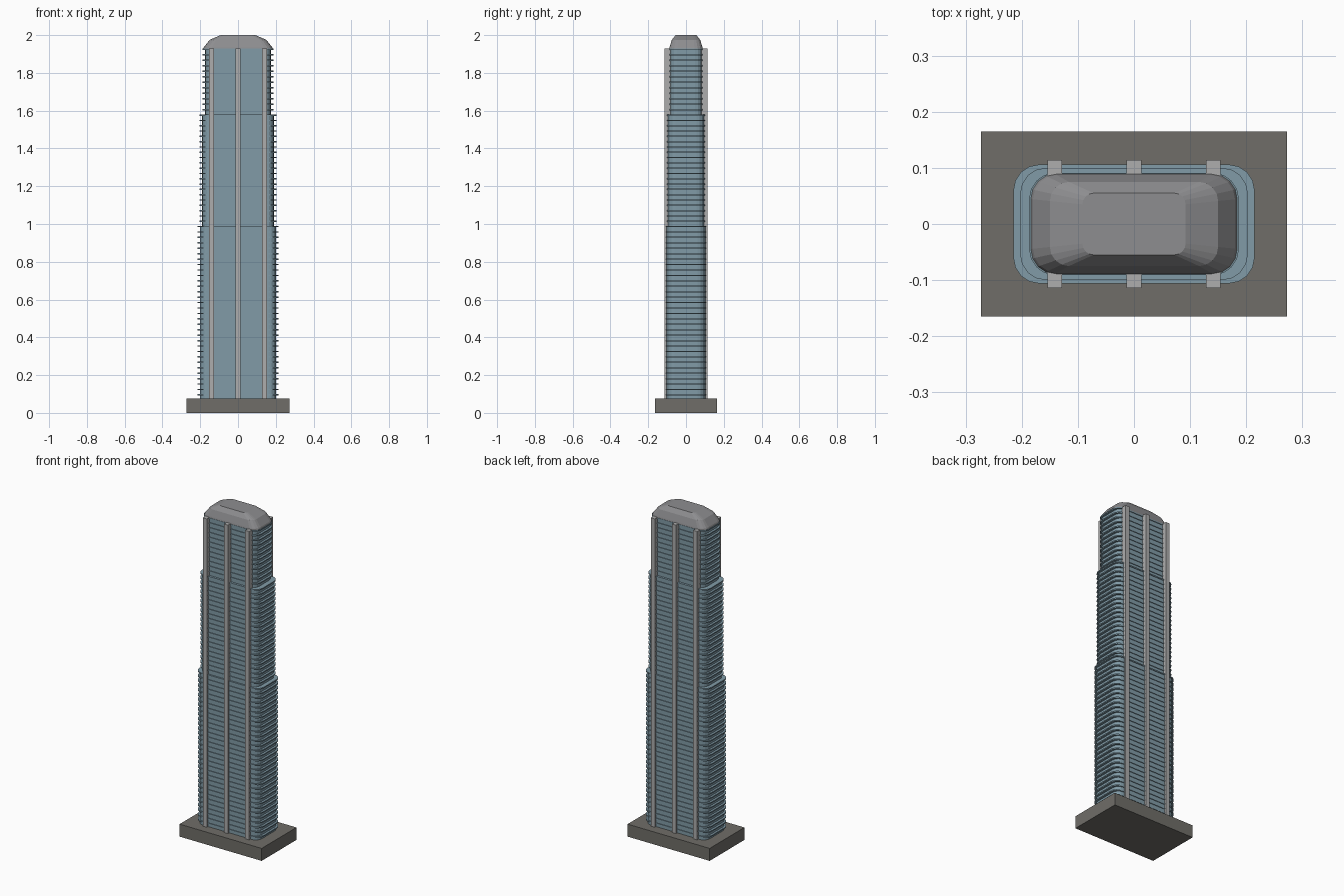
import bpy, bmesh, math

if "Cube" in bpy.data.objects:
    bpy.data.objects.remove(bpy.data.objects["Cube"])

def material(name, rgb):
    m = bpy.data.materials.new(name)
    m.diffuse_color = (*rgb, 1)
    m.use_nodes = True
    m.node_tree.nodes["Principled BSDF"].inputs["Base Color"].default_value = m.diffuse_color
    return m

GLASS = material("blue_glass", (0.22, 0.33, 0.39))
STONE = material("dark_stone", (0.16, 0.155, 0.14))
METAL = material("light_metal", (0.42, 0.42, 0.42))
ROOF = material("roof_metal", (0.27, 0.27, 0.28))

def finish(name, bm, mat):
    bmesh.ops.recalc_face_normals(bm, faces=bm.faces)
    me = bpy.data.meshes.new(name)
    bm.to_mesh(me)
    bm.free()
    me.materials.append(mat)
    ob = bpy.data.objects.new(name, me)
    bpy.context.collection.objects.link(ob)
    return ob

def outline(hx, hy, r, seg=4):
    pts = []
    for k, (sx, sy) in enumerate([(1, 1), (-1, 1), (-1, -1), (1, -1)]):
        for i in range(seg + 1):
            a = math.pi / 2 * (k + i / seg)
            pts.append((sx * (hx - r) + r * math.cos(a), sy * (hy - r) + r * math.sin(a)))
    return pts

def loft(bm, rings):
    """rings: (half x, half y, corner radius, z), closed at both ends"""
    loops = [[bm.verts.new((x, y, z)) for x, y in outline(hx, hy, r)] for hx, hy, r, z in rings]
    for a, b in zip(loops, loops[1:]):
        n = len(a)
        for i in range(n):
            bm.faces.new((a[i], a[(i + 1) % n], b[(i + 1) % n], b[i]))
    bm.faces.new(loops[0][::-1])
    bm.faces.new(loops[-1])

def box(name, x, y, z, sx, sy, sz, mat):
    bm = bmesh.new()
    bmesh.ops.create_cube(bm, size=1)
    for v in bm.verts:
        v.co = (x + v.co.x * sx, y + v.co.y * sy, z + v.co.z * sz)
    return finish(name, bm, mat)

# plinth
box("base_plinth", 0, 0, 0.0375, 0.546, 0.33, 0.075, STONE)

# three stepped glass tiers, each with thin projecting floor slabs
FLOOR = 0.0285
tiers = [("lower", 0.215, 0.106, 0.07, 0.99),
         ("middle", 0.203, 0.1, 0.99, 1.58),
         ("upper", 0.187, 0.091, 1.58, 1.928)]
for name, hx, hy, z0, z1 in tiers:
    bm = bmesh.new()
    loft(bm, [(hx - 0.013, hy - 0.004, 0.04, z0), (hx - 0.013, hy - 0.004, 0.04, z1 - 0.002)])
    finish(name + "_tier", bm, GLASS)
    bm = bmesh.new()
    count = round((z1 - z0) / FLOOR)
    for i in range(1, count + 1):
        z = z0 + (z1 - z0) * i / count
        loft(bm, [(hx, hy, 0.046, z - 0.007), (hx, hy, 0.046, z)])
    finish(name + "_floor_slabs", bm, GLASS)

# faceted crown
bm = bmesh.new()
loft(bm, [(0.185, 0.09, 0.045, 1.925), (0.18, 0.087, 0.043, 1.937),
          (0.15, 0.075, 0.034, 1.975), (0.092, 0.055, 0.02, 2.0)])
finish("crown", bm, ROOF)

# vertical fins on front and back
for side, s in (("front", -1), ("back", 1)):
    for i, x in enumerate((-0.141, 0, 0.141)):
        box(f"{side}_fin_{i + 1}", x, s * 0.098, 0.9975, 0.026, 0.032, 1.865, METAL)
